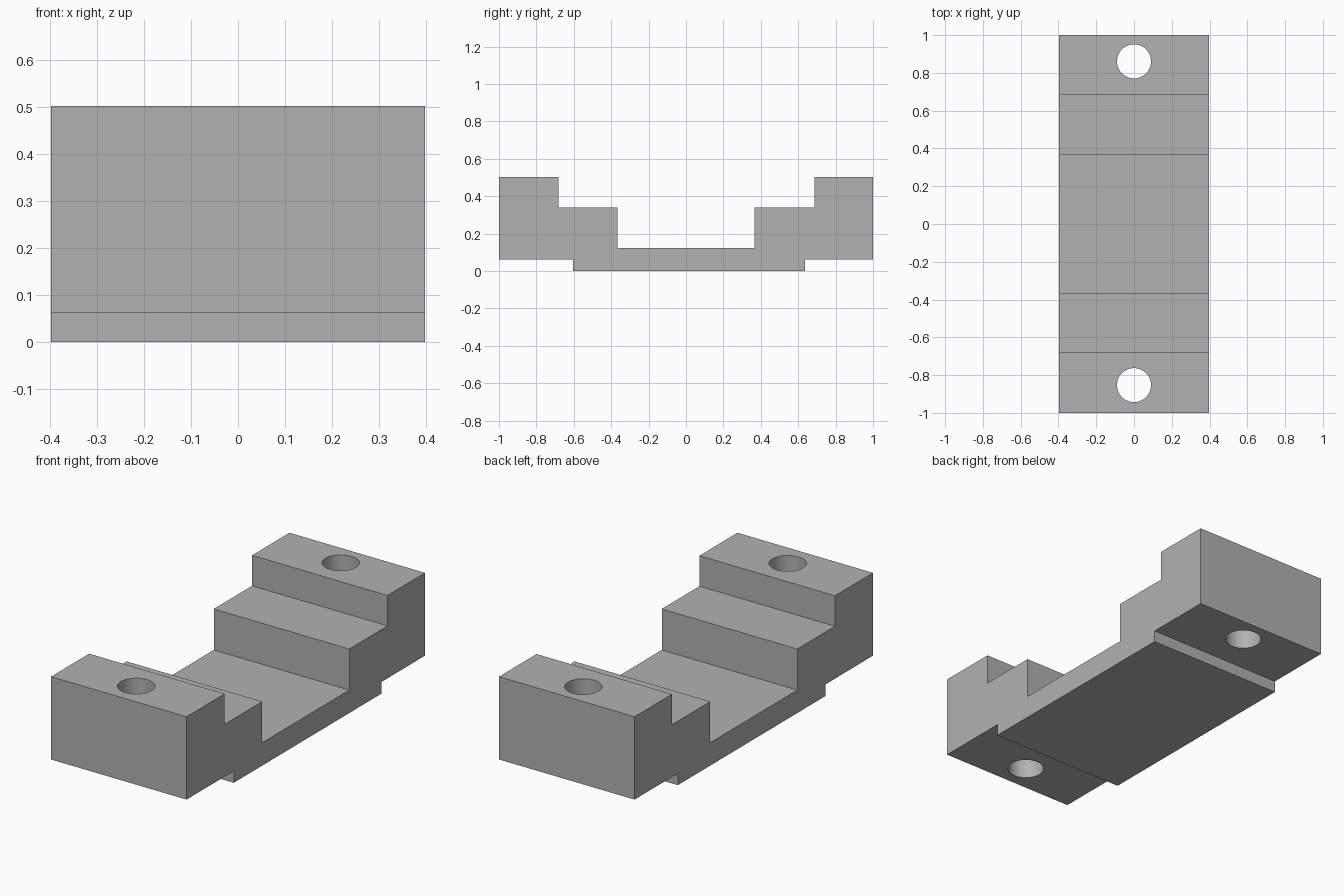
import bpy
import bmesh

cube = bpy.data.objects.get("Cube")
if cube:
    bpy.data.objects.remove(cube, do_unlink=True)

HALF_WIDTH = 0.398

grey = bpy.data.materials.new("plain grey")
grey.use_nodes = True
colour = (0.445, 0.445, 0.445, 1)
grey.diffuse_color = colour
grey.node_tree.nodes["Principled BSDF"].inputs["Base Color"].default_value = colour

# Stepped side profile (y, z), extruded across the width
profile = [
    (-1, 0.062), (-0.604, 0.062), (-0.604, 0), (0.637, 0), (0.637, 0.062), (1, 0.062),
    (1, 0.502), (0.686, 0.502), (0.686, 0.34), (0.365, 0.34), (0.365, 0.122),
    (-0.365, 0.122), (-0.365, 0.34), (-0.681, 0.34), (-0.681, 0.502), (-1, 0.502),
]
bm = bmesh.new()
side = bm.faces.new([bm.verts.new((-HALF_WIDTH, y, z)) for y, z in profile])
extruded = bmesh.ops.extrude_face_region(bm, geom=[side])["geom"]
bmesh.ops.translate(bm, vec=(2 * HALF_WIDTH, 0, 0),
                    verts=[v for v in extruded if isinstance(v, bmesh.types.BMVert)])
bmesh.ops.recalc_face_normals(bm, faces=bm.faces)
mesh = bpy.data.meshes.new("stepped_bracket")
bm.to_mesh(mesh)
bm.free()
mesh.materials.append(grey)
bracket = bpy.data.objects.new("stepped_bracket", mesh)
bpy.context.collection.objects.link(bracket)

# Vertical bolt holes through both end blocks
for name, y in (("front_hole_cutter", -0.853), ("back_hole_cutter", 0.861)):
    bpy.ops.mesh.primitive_cylinder_add(vertices=64, radius=0.09, depth=1,
                                        location=(0, y, 0.3))
    cutter = bpy.context.object
    cutter.name = name
    cutter.data.materials.append(grey)
    cutter.hide_render = True
    hole = bracket.modifiers.new(name, "BOOLEAN")
    hole.operation = "DIFFERENCE"
    hole.solver = "EXACT"
    hole.object = cutter
    bpy.ops.object.select_all(action="DESELECT")
    bracket.select_set(True)
    bpy.context.view_layer.objects.active = bracket
    bpy.ops.object.modifier_apply(modifier=hole.name)
    bpy.data.objects.remove(cutter, do_unlink=True)

# Smooth hole walls, crisp block edges
bpy.ops.object.shade_smooth_by_angle()
